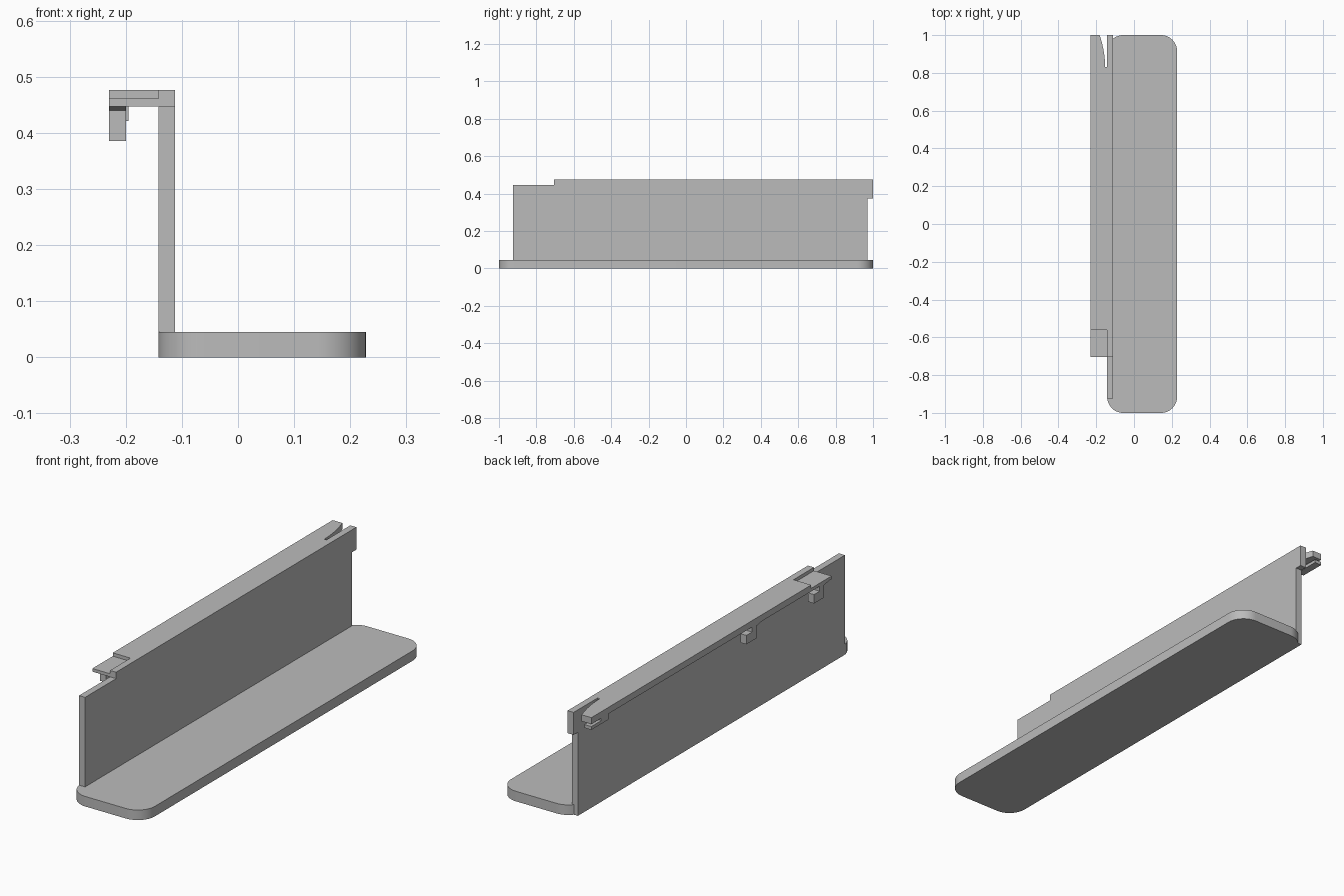
import bpy, bmesh, math

if "Cube" in bpy.data.objects:
    bpy.data.objects.remove(bpy.data.objects["Cube"])

grey = bpy.data.materials.new("light grey")
grey.diffuse_color = (0.5, 0.5, 0.5, 1)
grey.use_nodes = True
grey.node_tree.nodes["Principled BSDF"].inputs["Base Color"].default_value = grey.diffuse_color


def prism(name, outline, lo, hi, axis):
    """Extrude a 2D outline: axis 'z' takes (x, y) points, axis 'x' takes (y, z) points."""
    bm = bmesh.new()
    place = (lambda p, t: (p[0], p[1], t)) if axis == 'z' else (lambda p, t: (t, p[0], p[1]))
    face = bm.faces.new([bm.verts.new(place(p, lo)) for p in outline])
    ext = bmesh.ops.extrude_face_region(bm, geom=[face])
    move = (0, 0, hi - lo) if axis == 'z' else (hi - lo, 0, 0)
    bmesh.ops.translate(bm, vec=move, verts=[v for v in ext['geom'] if isinstance(v, bmesh.types.BMVert)])
    bmesh.ops.recalc_face_normals(bm, faces=bm.faces)
    mesh = bpy.data.meshes.new(name)
    bm.to_mesh(mesh)
    bm.free()
    mesh.materials.append(grey)
    obj = bpy.data.objects.new(name, mesh)
    bpy.context.collection.objects.link(obj)
    bpy.ops.object.select_all(action='DESELECT')
    obj.select_set(True)
    bpy.context.view_layer.objects.active = obj
    bpy.ops.object.shade_smooth_by_angle(angle=math.radians(30))
    return obj


def arc(cx, cy, r, a0, a1, n=12):
    return [(cx + r * math.cos(math.radians(a0 + (a1 - a0) * i / n)),
             cy + r * math.sin(math.radians(a0 + (a1 - a0) * i / n))) for i in range(n + 1)]


LEFT, WALL_L, WALL_R, RIGHT = -0.23, -0.142, -0.112, 0.228
BASE_T, UNDER, TOP = 0.045, 0.447, 0.476
R = 0.085

# Base plate with rounded corners, squared off under the wall's back end
base = (arc(RIGHT - R, -1 + R, R, -90, 0) + arc(RIGHT - R, 1 - R, R, 0, 90)
        + arc(WALL_L + R, 1 - R, R, 90, 139.7) + [(WALL_L, 0.97)]
        + arc(WALL_L + R, -1 + R, R, 180, 270))
prism("base_plate", base, 0, BASE_T, 'z')

# Upright wall, stepped at the front top and overhanging at the back
wall = [(-0.925, BASE_T), (0.97, BASE_T), (0.97, 0.375), (1, 0.375),
        (1, TOP), (-0.705, TOP), (-0.705, UNDER), (-0.925, UNDER)]
prism("wall", wall, WALL_L, WALL_R, 'x')

# Top flange with a curved open slot at the back end
slot = [(-0.153 - 0.029 * (i / 8) ** 2, 0.83 + 0.17 * i / 8) for i in range(9)]
flange = [(LEFT, -0.56), (WALL_L, -0.56), (WALL_L, 0.83)] + slot + [(LEFT, 1)]
prism("top_flange", flange, UNDER, TOP, 'z')

# Thin tongue at the flange's front end
tongue = [(LEFT, -0.705), (WALL_L, -0.705), (WALL_L, -0.56), (LEFT, -0.56)]
prism("front_tongue", tongue, UNDER, 0.461, 'z')

# Two hanging hooks: sloped root, stem and a foot pointing back
for name, y in (("front_hook", -0.65), ("middle_hook", -0.17)):
    hook = [(y - 0.04, UNDER), (y, 0.44), (y, 0.385), (y + 0.07, 0.385),
            (y + 0.07, 0.425), (y + 0.03, 0.425), (y + 0.03, UNDER)]
    prism(name, hook, LEFT, -0.2, 'x')

# Shallow hook at the back end
back = [(0.88, UNDER), (0.88, 0.421), (1, 0.421), (1, 0.436), (0.93, 0.436), (0.93, UNDER)]
prism("back_hook", back, LEFT, -0.195, 'x')
